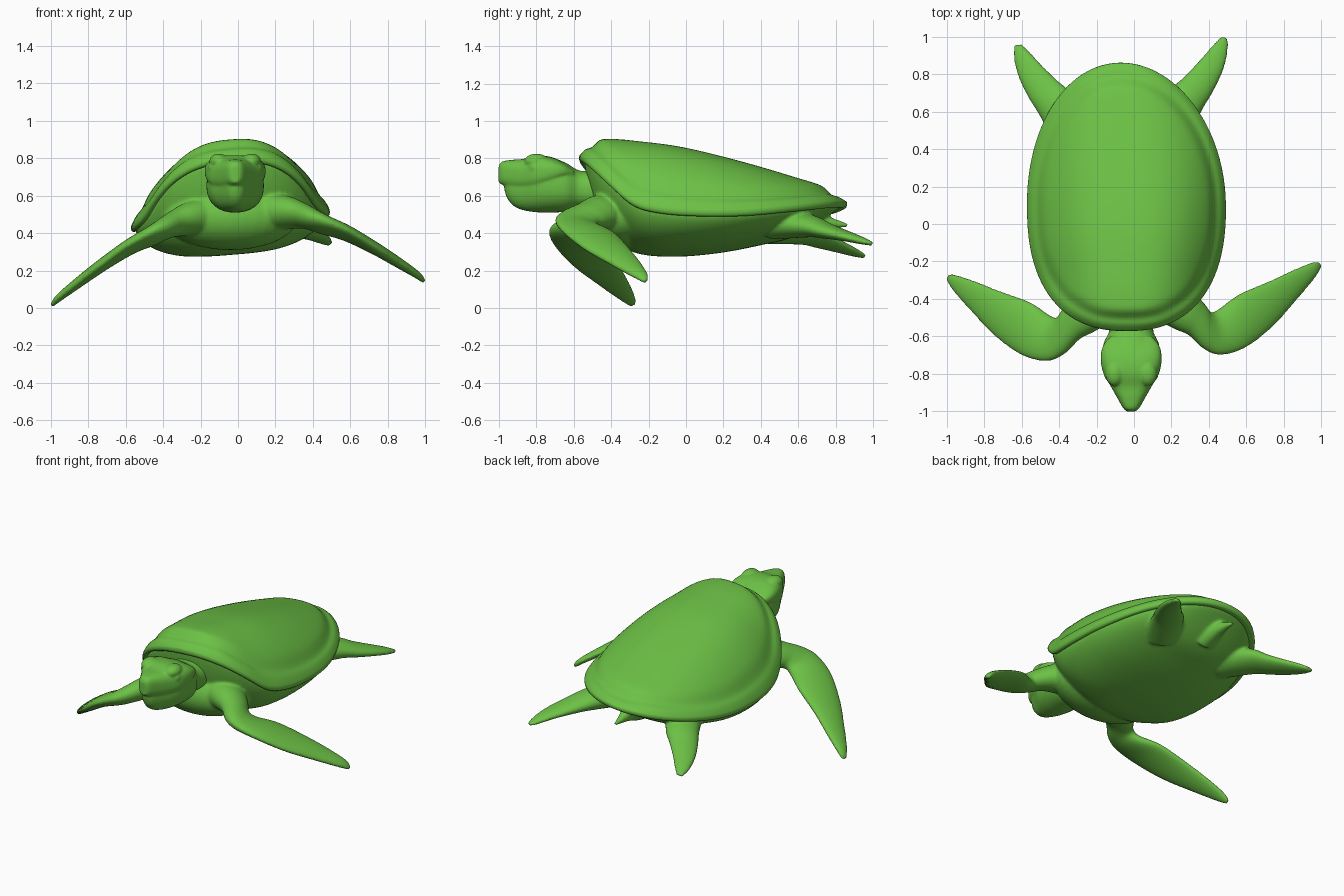
import bpy, bmesh
from math import sin, cos, pi, exp, copysign
from mathutils import Vector

if "Cube" in bpy.data.objects:
    bpy.data.objects.remove(bpy.data.objects["Cube"])

green = bpy.data.materials.new("green")
green.diffuse_color = (0.15, 0.53, 0.06, 1)
green.use_nodes = True
green.node_tree.nodes["Principled BSDF"].inputs["Base Color"].default_value = green.diffuse_color


def skin(name, rings, cap_start=True, cap_end=True):
    """Bridge equal-sized rings of points into one smooth object."""
    bm = bmesh.new()
    loops = [[bm.verts.new(p) for p in r] for r in rings]
    n = len(loops[0])
    for a, b in zip(loops, loops[1:]):
        for i in range(n):
            j = (i + 1) % n
            bm.faces.new((a[i], a[j], b[j], b[i]))
    if cap_start:
        bm.faces.new(loops[0])
    if cap_end:
        bm.faces.new(loops[-1])
    bmesh.ops.recalc_face_normals(bm, faces=bm.faces)
    me = bpy.data.meshes.new(name)
    bm.to_mesh(me)
    bm.free()
    me.shade_smooth()
    me.materials.append(green)
    ob = bpy.data.objects.new(name, me)
    bpy.context.collection.objects.link(ob)
    return ob


def catmull(rows, sub=6):
    """Smoothly resample a list of number tuples."""
    out = []
    for i in range(len(rows) - 1):
        p0, p1, p2 = rows[max(i - 1, 0)], rows[i], rows[i + 1]
        p3 = rows[min(i + 2, len(rows) - 1)]
        for k in range(sub):
            t = k / sub
            out.append([0.5 * (2 * b + (c - a) * t + (2 * a - 5 * b + 4 * c - d) * t * t
                               + (3 * b - a - 3 * c + d) * t ** 3)
                        for a, b, c, d in zip(p0, p1, p2, p3)])
    return out + [list(rows[-1])]


def curve(keys, x):
    """Smooth height curve through (x, value) keys."""
    x = min(max(x, keys[0][0]), keys[-1][0])
    i = max(k for k in range(len(keys) - 1) if keys[k][0] <= x)

    def slope(k):
        a, b = keys[max(k - 1, 0)], keys[min(k + 1, len(keys) - 1)]
        return (b[1] - a[1]) / (b[0] - a[0])
    (xa, ya), (xb, yb) = keys[i], keys[i + 1]
    h, t = xb - xa, (x - xa) / (xb - xa)
    return (ya * (1 + 2 * t) * (1 - t) ** 2 + yb * t * t * (3 - 2 * t)
            + h * (slope(i) * t * (1 - t) ** 2 - slope(i + 1) * t * t * (1 - t)))


def spow(v, e):
    return copysign(abs(v) ** e, v)


def loft(name, sections, power=2.0, axis=None, seg=32):
    """Sections: leading point xyz, trailing point xyz, thickness."""
    rows = catmull(sections)
    lead = [Vector(r[:3]) for r in rows]
    trail = [Vector(r[3:6]) for r in rows]
    mid = [(a + b) / 2 for a, b in zip(lead, trail)]
    rings = []
    for i, r in enumerate(rows):
        tangent = axis or mid[min(i + 1, len(mid) - 1)] - mid[max(i - 1, 0)]
        half = (lead[i] - trail[i]) / 2
        up = half.cross(tangent).normalized() * max(r[6], 0.004) / 2
        rings.append([mid[i] + half * spow(cos(2 * pi * k / seg), 2 / power)
                      + up * spow(sin(2 * pi * k / seg), 2 / power) for k in range(seg)])
    return skin(name, rings)


def ball(name, centre, radii):
    bpy.ops.mesh.primitive_uv_sphere_add(segments=32, ring_count=20, radius=1, location=centre)
    ob = bpy.context.object
    ob.name, ob.scale = name, radii
    ob.data.materials.append(green)
    return ob


def blend(name, parts, voxel, rounds):
    """Fuse overlapping parts into one softly filleted skin."""
    bpy.ops.object.select_all(action='DESELECT')
    for ob in parts:
        ob.select_set(True)
    bpy.context.view_layer.objects.active = parts[0]
    bpy.ops.object.join()
    parts[0].name = name
    fuse = parts[0].modifiers.new("fuse", 'REMESH')
    fuse.mode, fuse.voxel_size, fuse.use_smooth_shade = 'VOXEL', voxel, True
    soft = parts[0].modifiers.new("soften", 'SMOOTH')
    soft.factor, soft.iterations = .5, rounds


# Shell outline and height curves along y
CREST = [(-.57, .815), (-.52, .865), (-.45, .90), (-.2, .882), (0, .852), (.3, .778),
         (.6, .69), (.74, .645), (.81, .60), (.86, .565)]
RIM = [(-.57, .81), (-.5, .74), (-.4, .64), (-.3, .55), (-.2, .51), (0, .485),
       (.3, .485), (.6, .52), (.86, .565)]
BELLY = [(-.57, .44), (-.5, .355), (-.4, .308), (-.25, .285), (0, .287), (.2, .307),
         (.4, .335), (.6, .36), (.86, .48)]
SEG, WIDE, YC = 96, .53, .10


def outline(a):
    n, length = (2.4, .67) if sin(a) < 0 else (2.0, .76)
    return WIDE * spow(cos(a), 2 / n), length * spow(sin(a), 2 / n)


def place(x, y, z):
    """Shift off centre and roll slightly to one side."""
    return (x - .04 - .03 * max(0, y / .86) ** 2, y, z + .08 * x)


def dome_z(x, y, s):
    n, length = (2.4, .67) if y < YC else (2.0, .76)
    w = WIDE * max(0, 1 - abs((y - YC) / length) ** n) ** (1 / n)
    u = min(1, abs(x) / w) if w > 1e-4 else 0
    rim = curve(RIM, y)
    z = rim + (curve(CREST, y) - rim) * (1 - u ** 2.6) ** .9
    return z - .02 * exp(-((s - .90) / .045) ** 2)


def ring(s, zfunc):
    pts = []
    for k in range(SEG):
        ox, oy = outline(2 * pi * k / SEG)
        pts.append(place(s * ox, YC + s * oy, zfunc(s * ox, YC + s * oy, s, YC + oy)))
    return pts


# Carapace: dome with a groove and rounded lip
rings = [ring(max(.01, sin(i / 36 * pi / 2)), lambda x, y, s, ye: dome_z(x, y, s))
         for i in range(37)]
for s, drop in ((1.003, .012), (.997, .026), (.98, .034), (.94, .03), (.86, .015)):
    rings.append(ring(s, lambda x, y, s, ye, d=drop: curve(RIM, ye) - d))
skin("shell", rings, cap_end=False)

# Belly: bowl below the rim, steeper at the chest
rings = [ring(.01, lambda x, y, s, ye: .62)]
for i in range(25):
    t = max(.01, cos(i / 24 * pi / 2))

    def bowl(x, y, s, ye, t=t):
        top = curve(RIM, ye) - .018
        power = 3.2 + 2.5 * max(0, (YC - ye) / .67) ** 2
        return top + (curve(BELLY, y) - top) * (1 - t ** power) ** .6
    rings.append(ring(.96 * t, bowl))
body = [skin("belly", rings),
        ball("chest", (-.04, -.35, .485), (.36, .21, .175))]


# Head and neck: rows of y, half width, bottom, top
def head_loft(name, rows, power):
    cx = -.015
    return loft(name, [(cx + w, y, (b + t) / 2, cx - w, y, (b + t) / 2, t - b)
                       for y, w, b, t in rows], power, Vector((0, 1, 0)), 40)


head = [head_loft("head", [
    (-.972, .018, .635, .72), (-.955, .042, .585, .75), (-.92, .064, .545, .77),
    (-.87, .092, .523, .785), (-.80, .132, .512, .81), (-.72, .152, .51, .805),
    (-.64, .148, .515, .775), (-.57, .118, .53, .735), (-.48, .13, .52, .735),
    (-.36, .15, .48, .73)], 2.3)]
head.append(head_loft("upper_beak", [
    (-1.002, .02, .672, .755), (-.985, .042, .66, .782), (-.93, .074, .638, .792),
    (-.87, .108, .627, .797), (-.80, .148, .628, .815), (-.72, .163, .655, .807),
    (-.65, .150, .69, .775), (-.60, .11, .70, .74)], 2.8))

# Eyes and brow bumps melted into the head
for side in (-1, 1):
    head.append(ball("eye", (side * .108 - .015, -.805, .75), (.037, .038, .035)))
    head.append(ball("brow", (side * .088 - .015, -.80, .785), (.05, .065, .04)))
blend("head", head, .007, 5)


# Flippers: right side given, left side mirrored and swept a little lower
def flipper_pair(name, sections, dx, ky, kz):
    def flip(x, y, z):
        return (-x - dx, y - ky * x, z - kz * x)
    left = [flip(*s[:3]) + flip(*s[3:6]) + (s[6],) for s in sections]
    return [loft("right_" + name, sections), loft("left_" + name, left)]


body += flipper_pair("front_flipper", [
    (.10, -.50, .53, .10, -.26, .50, .22), (.22, -.56, .54, .28, -.34, .48, .18),
    (.30, -.595, .53, .365, -.42, .46, .14), (.38, -.67, .50, .405, -.47, .45, .115),
    (.47, -.70, .47, .45, -.455, .42, .095), (.60, -.66, .41, .56, -.375, .39, .08),
    (.74, -.55, .32, .72, -.305, .32, .068), (.87, -.405, .235, .86, -.24, .24, .055),
    (.965, -.29, .17, .955, -.203, .18, .04), (1.0, -.23, .137, .99, -.20, .143, .022)],
    0, .07, .128)
body += flipper_pair("rear_flipper", [
    (.26, .40, .45, .08, .54, .46, .18), (.36, .60, .435, .20, .72, .44, .12),
    (.425, .71, .41, .27, .79, .415, .085), (.477, .82, .385, .345, .87, .39, .06),
    (.502, .92, .36, .41, .945, .365, .042), (.504, .995, .342, .46, 1.0, .342, .022)],
    .14, .08, .14)

# Tail stub
body.append(loft("tail", [
    (.01, .60, .44, -.13, .60, .44, .14), (-.02, .72, .455, -.11, .72, .455, .09),
    (-.045, .80, .45, -.095, .80, .45, .05), (-.06, .865, .442, -.08, .865, .442, .02)], seg=20))
blend("body_and_flippers", body, .009, 10)
